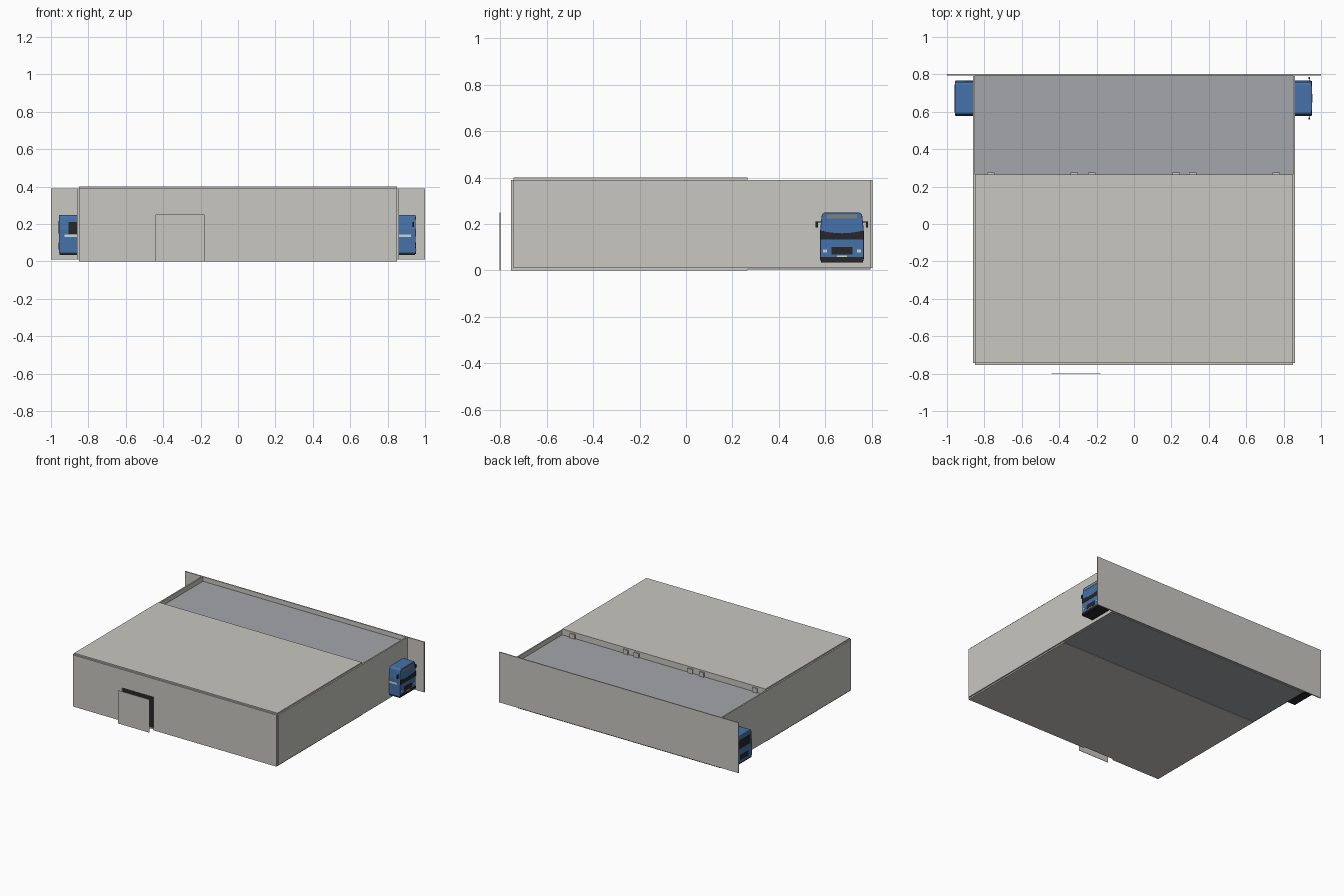
import bpy
import bmesh
import math

old = bpy.data.objects.get("Cube")
if old:
    bpy.data.objects.remove(old)


def material(name, r, g, b):
    m = bpy.data.materials.new(name)
    m.use_nodes = True
    m.diffuse_color = (r, g, b, 1)
    m.node_tree.nodes["Principled BSDF"].inputs["Base Color"].default_value = (r, g, b, 1)
    return m


PANEL = material("warm pale grey", 0.58, 0.57, 0.53)
ASPHALT = material("cool mid grey", 0.37, 0.38, 0.40)
BLUE = material("bus blue", 0.06, 0.17, 0.40)
BLACK = material("near black", 0.02, 0.02, 0.023)
LIGHT = material("light trim", 0.62, 0.66, 0.68)
SIGN = material("olive grey sign", 0.21, 0.23, 0.20)


def finish(name, bm, mat):
    bmesh.ops.recalc_face_normals(bm, faces=bm.faces)
    mesh = bpy.data.meshes.new(name)
    bm.to_mesh(mesh)
    bm.free()
    mesh.materials.append(mat)
    obj = bpy.data.objects.new(name, mesh)
    bpy.context.collection.objects.link(obj)
    return obj


def box(name, x, y, z, mat):
    """Box from three (low, high) ranges."""
    bm = bmesh.new()
    bmesh.ops.create_cube(bm, size=1)
    for v in bm.verts:
        for i, (lo, hi) in enumerate((x, y, z)):
            v.co[i] = lo if v.co[i] < 0 else hi
    return finish(name, bm, mat)


def prism(name, points, axis, lo, hi, mat):
    """Extrude a 2D outline along the x or y axis."""
    bm = bmesh.new()
    place = (lambda a, b: (lo, a, b)) if axis == "x" else (lambda a, b: (a, lo, b))
    face = bm.faces.new([bm.verts.new(place(a, b)) for a, b in points])
    geom = bmesh.ops.extrude_face_region(bm, geom=[face])["geom"]
    move = (hi - lo, 0, 0) if axis == "x" else (0, hi - lo, 0)
    bmesh.ops.translate(bm, vec=move, verts=[g for g in geom if isinstance(g, bmesh.types.BMVert)])
    return finish(name, bm, mat)


# Floor, roof and walls of the hall
W, FRONT, MID, BACK = 0.85, -0.743, 0.265, 0.795
box("hall_floor", (-W, W), (FRONT, MID), (0, 0.01), PANEL)
box("road_floor", (-W, W), (MID, BACK), (0.003, 0.01), ASPHALT)
box("hall_roof", (-W, W), (FRONT, MID), (0.388, 0.40), PANEL)
box("road_roof", (-W, W), (MID, BACK), (0.345, 0.355), ASPHALT)
box("dividing_wall", (-W, W), (MID - 0.012, MID), (0.01, 0.388), PANEL)
for side, name in ((1, "left"), (-1, "right")):
    xs = sorted((side * W, side * (W + 0.01)))
    box(name + "_wall", xs, (FRONT, BACK), (0.01, 0.39), PANEL)
box("back_wall", (-1, 1), (BACK, 0.803), (0.01, 0.39), PANEL)

# Front wall with a doorway, and the loose door panel before it
D0, D1, DZ = -0.44, -0.18, 0.25
prism("front_wall", [(-W, 0), (D0, 0), (D0, DZ), (D1, DZ), (D1, 0),
                     (W, 0), (W, 0.39), (-W, 0.39)], "y", -0.755, FRONT, PANEL)
box("doorway_backing", (D0, D1), (FRONT, FRONT + 0.005), (0.01, DZ), BLACK)
box("door_panel", (D0, D1), (-0.803, -0.80), (0, DZ), PANEL)

# Locating tabs on the dividing wall
for x in (-0.765, -0.32, -0.225, 0.225, 0.315, 0.76):
    box("wall_tab", (x - 0.02, x + 0.02), (MID, MID + 0.01), (0.355, 0.388), PANEL)


def bus(x0, x1):
    yc, half = 0.672, 0.094
    y0, y1 = yc - half, yc + half
    # Body with rounded shoulders
    outline = [(y0, 0.045), (y1, 0.045), (y1, 0.17), (y1 - 0.006, 0.232)]
    for a in (25, 50, 75):
        r = math.radians(a)
        outline.append((y1 - 0.024 + 0.018 * math.cos(r), 0.232 + 0.018 * math.sin(r)))
    outline += [(2 * yc - y, z) for y, z in reversed(outline[3:])] + [(y0, 0.17)]
    body = prism("bus_body", outline, "x", x0, x1, BLUE)
    bev = body.modifiers.new("soft edges", "BEVEL")
    bev.width, bev.segments = 0.004, 2
    bev.limit_method, bev.angle_limit = "ANGLE", math.radians(40)
    box("bus_skirt", (x0 + 0.003, x1 - 0.003), (y0 + 0.003, y1 - 0.003), (0.035, 0.046), BLACK)
    box("front_bumper", (x1 - 0.02, x1 + 0.003), (y0 + 0.002, y1 - 0.002), (0.04, 0.057), BLACK)

    # Front face plates
    def front(name, half_y, z, mat, off=0, depth=0.002):
        box(name, (x1 - 0.002, x1 + depth), (yc + off - half_y, yc + off + half_y), z, mat)
    front("destination_sign", 0.065, (0.224, 0.240), SIGN)
    windscreen = [(yc - 0.092, 0.133), (yc + 0.092, 0.133), (yc + 0.092, 0.172)]
    for i in range(1, 8):
        t = 1 - i / 4
        windscreen.append((yc + 0.092 * t, 0.160 + 0.012 * t * t))
    windscreen.append((yc - 0.092, 0.172))
    prism("front_band", windscreen, "x", x1 - 0.002, x1 + 0.002, BLACK)
    front("grille", 0.046, (0.068, 0.100), BLACK)
    front("number_plate", 0.022, (0.058, 0.064), LIGHT, 0, 0.004)
    for s in (-1, 1):
        front("headlight", 0.009, (0.078, 0.090), LIGHT, s * 0.073)
        ym = yc + s * 0.108
        box("mirror", (x1 - 0.016, x1 - 0.008), (ym - 0.005, ym + 0.005), (0.185, 0.21), BLACK)
        arm = sorted((yc + s * 0.088, ym))
        box("mirror_arm", (x1 - 0.013, x1 - 0.010), arm, (0.207, 0.211), BLACK)

        # Side windows, stripe and wheels
        ys = sorted((yc + s * (half - 0.002), yc + s * (half + 0.0015)))
        box("side_windows", (x0 + 0.05, x1 - 0.10), ys, (0.146, 0.21), BLACK)
        box("side_stripe", (x0 + 0.03, x1 - 0.025), ys, (0.130, 0.145), LIGHT)
        for xw in (x0 + 0.22, x1 - 0.2):
            bm = bmesh.new()
            bmesh.ops.create_cone(bm, cap_ends=True, segments=20, radius1=0.036,
                                  radius2=0.036, depth=0.03)
            for v in bm.verts:
                v.co = (v.co.x + xw, v.co.z + yc + s * 0.075, v.co.y + 0.046)
            finish("wheel", bm, BLACK)

    # Rear window and lamps
    box("rear_window", (x0 - 0.002, x0 + 0.002), (yc - 0.075, yc + 0.075), (0.150, 0.215), BLACK)
    box("rear_grille", (x0 - 0.002, x0 + 0.002), (yc - 0.05, yc + 0.05), (0.065, 0.10), BLACK)


# Two buses nose to tail, their ends showing beyond the hall
bus(-0.957, -0.06)
bus(0.05, 0.95)
